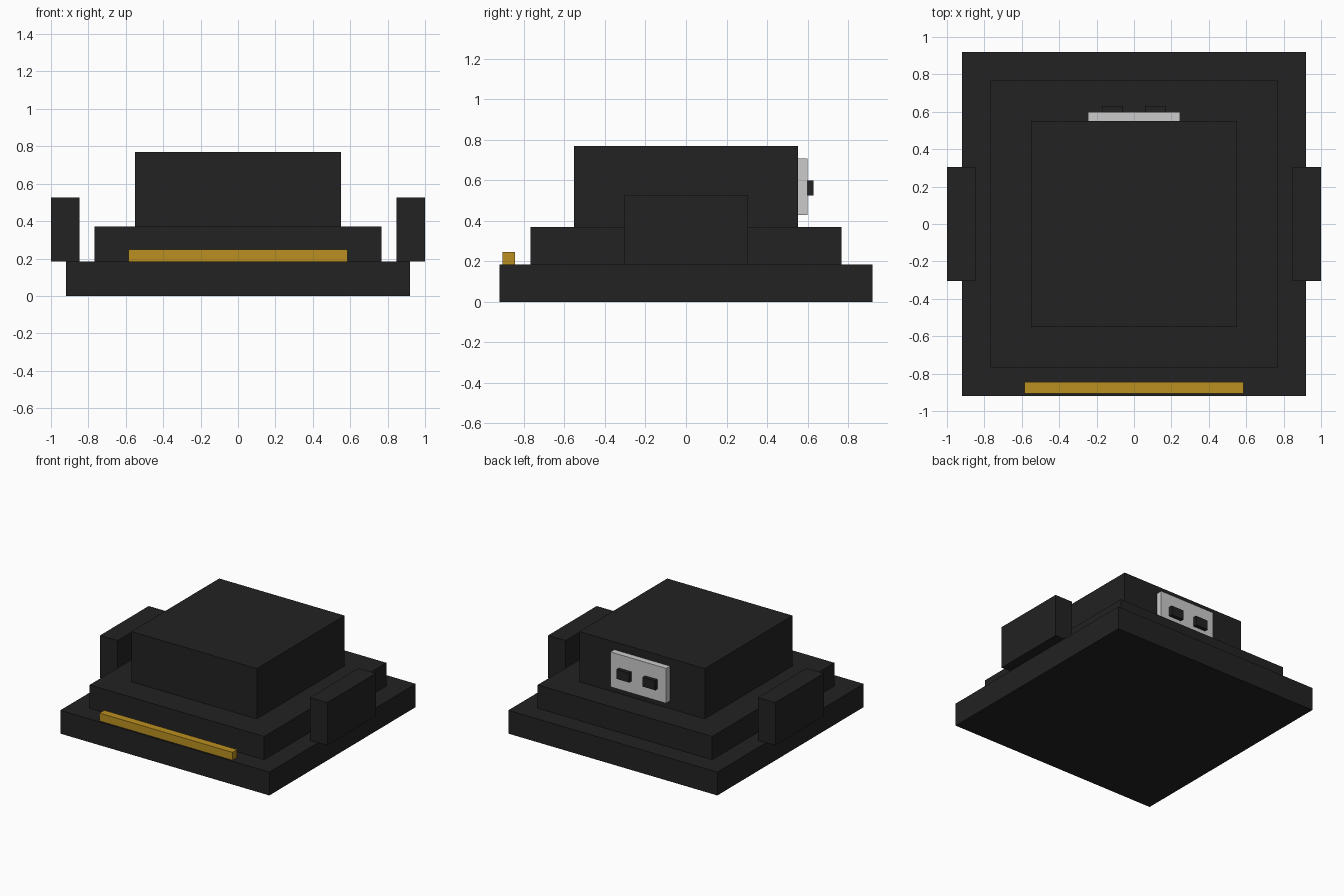
import bpy
import bmesh
from mathutils import Vector

cube = bpy.data.objects.get("Cube")
if cube:
    bpy.data.objects.remove(cube, do_unlink=True)


def material(name, color):
    mat = bpy.data.materials.new(name)
    mat.use_nodes = True
    mat.diffuse_color = (*color, 1)
    mat.node_tree.nodes["Principled BSDF"].inputs["Base Color"].default_value = (*color, 1)
    return mat


charcoal = material("charcoal", (0.016, 0.016, 0.016))
gold = material("gold", (0.50, 0.28, 0.015))
silver = material("silver", (0.60, 0.60, 0.60))


def box(name, low, high, mat):
    """Axis-aligned box between two corners."""
    low, high = Vector(low), Vector(high)
    bm = bmesh.new()
    bmesh.ops.create_cube(bm, size=1)
    bmesh.ops.scale(bm, vec=high - low, verts=bm.verts)
    mesh = bpy.data.meshes.new(name)
    bm.to_mesh(mesh)
    bm.free()
    mesh.materials.append(mat)
    obj = bpy.data.objects.new(name, mesh)
    obj.location = (low + high) / 2
    bpy.context.collection.objects.link(obj)
    return obj


# Stepped body: half width, bottom, top
for name, half, bottom, top in (
    ("base_slab", 0.92, 0, 0.185),
    ("middle_step", 0.768, 0.185, 0.37),
    ("upper_block", 0.552, 0.37, 0.77),
):
    box(name, (-half, -half, bottom), (half, half, top), charcoal)

# Gold contact strip along the front edge
box("front_strip", (-0.585, -0.905, 0.185), (0.585, -0.845, 0.247), gold)

# Silver plate on the back
box("back_plate", (-0.245, 0.552, 0.43), (0.245, 0.6, 0.708), silver)

# Mirrored side blocks and back sockets
for side, sign in (("left", 1), ("right", -1)):
    block = box(side + "_side_block", (0.847, -0.306, 0.185), (1, 0.306, 0.525), charcoal)
    socket = box(side + "_socket", (0.06, 0.6, 0.525), (0.17, 0.63, 0.6), charcoal)
    for part in (block, socket):
        part.location.x *= sign
